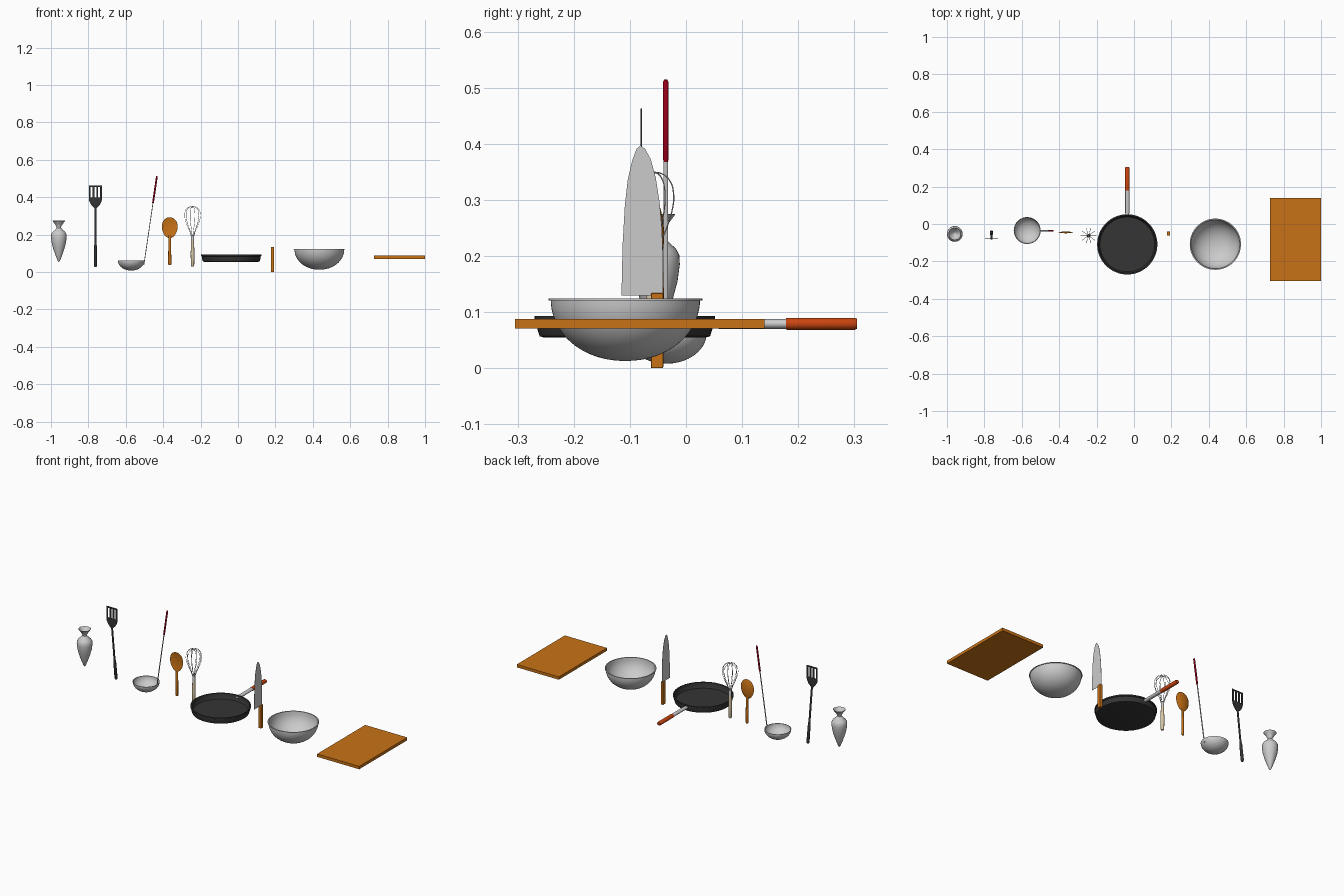
import bpy, bmesh
from math import sin, cos, pi, radians
from mathutils import Vector

if "Cube" in bpy.data.objects:
    bpy.data.objects.remove(bpy.data.objects["Cube"])


def material(name, r, g, b):
    m = bpy.data.materials.new(name)
    m.diffuse_color = (r, g, b, 1)
    m.use_nodes = True
    m.node_tree.nodes["Principled BSDF"].inputs["Base Color"].default_value = m.diffuse_color
    return m


WOOD = material("wood", 0.58, 0.17, 0.008)
BLACK = material("black", 0.035, 0.035, 0.035)
RED = material("red", 0.35, 0.0, 0.01)
ORANGE = material("orange", 0.6, 0.06, 0.005)
BEIGE = material("beige", 0.7, 0.58, 0.38)


def finish(name, bm, mat=None, smooth=True):
    bmesh.ops.recalc_face_normals(bm, faces=bm.faces)
    me = bpy.data.meshes.new(name)
    bm.to_mesh(me)
    bm.free()
    ob = bpy.data.objects.new(name, me)
    bpy.context.collection.objects.link(ob)
    if mat:
        me.materials.append(mat)
    if smooth:
        bpy.context.view_layer.objects.active = ob
        ob.select_set(True)
        bpy.ops.object.shade_smooth_by_angle(angle=radians(40))
        ob.select_set(False)
    return ob


def lathe(name, profile, loc, mat=None, steps=48):
    """Spin an (r, z) profile around the vertical through loc."""
    bm = bmesh.new()
    vs = [bm.verts.new((r, 0, z)) for r, z in profile]
    es = [bm.edges.new(p) for p in zip(vs, vs[1:])]
    bmesh.ops.spin(bm, geom=vs + es, cent=(0, 0, 0), axis=(0, 0, 1),
                   angle=2 * pi, steps=steps, use_merge=True)
    bmesh.ops.remove_doubles(bm, verts=bm.verts, dist=1e-5)
    bmesh.ops.translate(bm, verts=bm.verts, vec=loc)
    return finish(name, bm, mat)


def bar(name, rings, mat=None, sides=12, side_axis=(1, 0, 0)):
    """Elliptical rod through rings of (point, half width, half depth)."""
    bm = bmesh.new()
    axis = (Vector(rings[-1][0]) - Vector(rings[0][0])).normalized()
    u = Vector(side_axis)
    u = (u - axis * u.dot(axis)).normalized()
    v = axis.cross(u)
    loops = []
    for p, a, b in rings:
        loops.append([bm.verts.new(Vector(p) + u * a * cos(t) + v * b * sin(t))
                      for t in (2 * pi * (i + 0.5) / sides for i in range(sides))])
    for l0, l1 in zip(loops, loops[1:]):
        for i in range(sides):
            j = (i + 1) % sides
            bm.faces.new((l0[i], l0[j], l1[j], l1[i]))
    bm.faces.new(loops[0])
    bm.faces.new(loops[-1])
    return finish(name, bm, mat)


def prism(name, outlines, thickness, place, mat=None):
    """Extrude flat outlines; place maps (a, b, depth) to world."""
    bm = bmesh.new()
    for pts in outlines:
        lo, hi = [[bm.verts.new(place(a, b, d)) for a, b in pts]
                  for d in (-thickness / 2, thickness / 2)]
        bm.faces.new(lo)
        bm.faces.new(hi)
        for i in range(len(pts)):
            j = (i + 1) % len(pts)
            bm.faces.new((lo[i], lo[j], hi[j], hi[i]))
    return finish(name, bm, mat, smooth=False)


def rect(x0, x1, z0, z1):
    return [(x0, z0), (x1, z0), (x1, z1), (x0, z1)]


def dish(r, z0, z1, wall, n=14, power=1.0):
    """Profile of a hollow bowl, outside then inside."""
    out = [(r * sin(t) ** power, z1 - (z1 - z0) * cos(t))
           for t in (pi / 2 * i / n for i in range(n + 1))]
    k = (r - wall) / r
    return out, [(a * k, z1 - (z1 - b) * k) for a, b in reversed(out)]


# Piping bag: pointed body, pinched neck, flared mouth
lathe("piping_bag", [(0, .053), (.006, .06), (.018, .09), (.030, .125), (.038, .155),
                     (.042, .185), (.041, .202), (.035, .213), (.022, .225), (.012, .236),
                     (.012, .242), (.022, .258), (.034, .274), (.032, .275), (.018, .257),
                     (.008, .246), (0, .244)], (-.958, -.053, 0), steps=32)

# Spatula: slotted head, leaning shaft and grip
SX = -.762
head = [[(-.035, .398), (.035, .398), (.033, .378), (.022, .358), (.007, .342),
         (-.007, .342), (-.022, .358), (-.033, .378)][::-1], rect(-.035, .035, .455, .463)]
head += [rect(x - .0048, x + .0048, .398, .455) for x in (-.0302, -.01, .01, .0302)]
prism("spatula_head", head, .003, lambda a, b, d: (SX + a, -.08 + d, b), BLACK)
bar("spatula_shaft", [((SX, -.08, .355), .006, .003), ((SX, -.055, .14), .006, .004)], BLACK)
bar("spatula_grip", [((SX, -.056, .15), .006, .005), ((SX, -.054, .135), .008, .007),
                     ((SX, -.042, .035), .009, .008), ((SX, -.041, .027), .006, .005)], BLACK)

# Ladle: bowl, flat stem, red grip
outer, inner = dish(.072, .008, .063, .003)
lathe("ladle_bowl", outer + inner, (-.571, -.035, 0))


def stem(z):
    return (-.5 + (z - .06) * .147, -.036, z)


bar("ladle_stem", [(stem(.04), .002, .004), (stem(.375), .002, .004)])
bar("ladle_grip", [(stem(.368), .004, .004), (stem(.372), .005, .005),
                   (stem(.51), .005, .005), (stem(.514), .003, .003)], RED)

# Wooden spoon: egg-shaped shallow head and handle
bm = bmesh.new()
N, R = 32, 6
for shell in (0, 1):
    rows = []
    for k in range(1, R + 1):
        q = k / R
        ring = []
        for i in range(N):
            t = 2 * pi * i / N
            w = .042 * (1 + .12 * sin(t)) * q * cos(t)
            depth = (.009 if shell else .005) * (1 - q * q)
            ring.append(bm.verts.new((-.365 + w, -.048 + depth, .237 + .056 * q * sin(t))))
        rows.append(ring)
    bm.faces.new(rows[0])
    for r0, r1 in zip(rows, rows[1:]):
        for i in range(N):
            j = (i + 1) % N
            bm.faces.new((r0[i], r0[j], r1[j], r1[i]))
bmesh.ops.remove_doubles(bm, verts=bm.verts, dist=1e-5)
finish("spoon_head", bm, WOOD)
bar("spoon_handle", [((-.365, -.045, .037), .006, .004), ((-.365, -.045, .042), .009, .006),
                     ((-.365, -.045, .13), .008, .006), ((-.365, -.045, .19), .007, .004),
                     ((-.365, -.045, .2), .004, .002)], WOOD)

# Whisk: handle, ferrule and crossing wire loops
WX, WY = -.243, -.062
lathe("whisk_handle", [(0, .03), (.007, .03), (.009, .034), (.010, .1), (.008, .17), (0, .17)],
      (WX, WY, 0), BEIGE, 20)
lathe("whisk_ferrule", [(0, .165), (.0085, .165), (.0085, .19), (.006, .2), (0, .2)], (WX, WY, 0), None, 20)
half = [(.006, .185), (.014, .215), (.029, .25), (.040, .285), (.042, .31), (.035, .334), (.019, .347)]
for n in range(5):
    a = pi * n / 5
    cu = bpy.data.curves.new("whisk_wire", "CURVE")
    cu.dimensions = "3D"
    cu.bevel_depth = .0011
    cu.bevel_resolution = 1
    cu.resolution_u = 4
    top = [(0, .351 - n * .001)]
    pts = half + top + [(-r, z) for r, z in reversed(half)]
    sp = cu.splines.new("BEZIER")
    sp.bezier_points.add(len(pts) - 1)
    for bp, (r, z) in zip(sp.bezier_points, pts):
        bp.co = (WX + r * cos(a), WY + r * sin(a), z)
        bp.handle_left_type = bp.handle_right_type = "AUTO"
    wire = bpy.data.objects.new("whisk_wire", cu)
    bpy.context.collection.objects.link(wire)
    bpy.context.view_layer.objects.active = wire
    wire.select_set(True)
    bpy.ops.object.convert(target="MESH")
    bpy.ops.object.select_all(action="DESELECT")

# Frying pan: body, metal arm, orange grip
PX, PY = -.036, -.109
lathe("pan_body", [(0, .055), (.145, .055), (.152, .057), (.156, .07), (.157, .084), (.161, .086),
                   (.161, .093), (.154, .093), (.151, .07), (.146, .062), (0, .062)], (PX, PY, 0), BLACK, 64)
bar("pan_arm", [((PX, .043, .079), .010, .007), ((PX, .06, .079), .011, .009),
                ((PX, .182, .079), .011, .009)], None, 20)
bar("pan_grip", [((PX, .178, .079), .012, .010), ((PX, .182, .079), .012, .011),
                 ((PX, .3, .079), .012, .011), ((PX, .305, .079), .010, .009)], ORANGE, 20)

# Chef's knife: thin blade standing on its handle
blade = [(-.115, .13), (-.041, .13), (-.041, .2), (-.043, .25), (-.047, .295), (-.054, .34),
         (-.063, .373), (-.073, .391), (-.081, .397), (-.088, .391), (-.096, .37),
         (-.104, .335), (-.109, .29), (-.113, .22)]
prism("knife_blade", [blade], .001, lambda a, b, d: (.185 + d, a, b))
KY = -.0515
knife = prism("knife_handle", [rect(KY - .011, KY + .011, 0, .134)], .016,
              lambda a, b, d: (.185 + d, a, b), WOOD)
bev = knife.modifiers.new("bevel", "BEVEL")
bev.width, bev.segments = .002, 2

# Mixing bowl with rolled lip
outer, inner = dish(.133, .013, .122, .003, 20, .95)
lathe("mixing_bowl", outer[:-1] + [(.133, .121), (.137, .121), (.137, .124), (.131, .124)] + inner[1:],
      (.435, -.108, 0), None, 64)

# Cutting board
prism("cutting_board", [rect(.727, 1.0, -.305, .14)], .017, lambda a, b, d: (a, b, .079 + d), WOOD)
